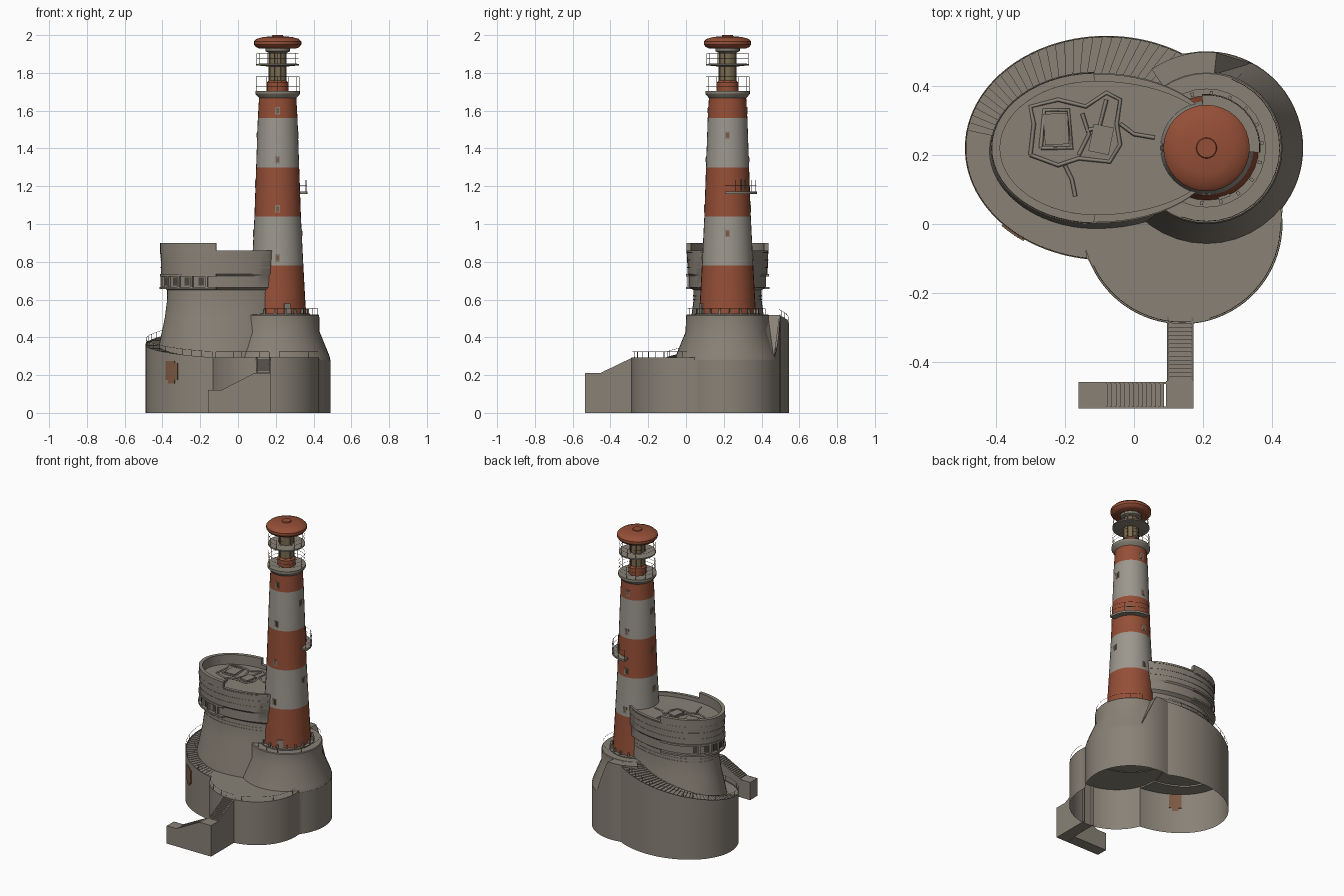
import bpy, bmesh, math
from mathutils import Matrix

if "Cube" in bpy.data.objects:
    bpy.data.objects.remove(bpy.data.objects["Cube"])
R = math.radians

def mat(name, c):
    m = bpy.data.materials.new(name)
    m.diffuse_color = (*c, 1)
    m.use_nodes = True
    m.node_tree.nodes["Principled BSDF"].inputs["Base Color"].default_value = m.diffuse_color
    return m

STONE = mat("stone", (.25, .222, .182))
WHITE = mat("pale_band", (.33, .31, .27))
RED = mat("red_band", (.30, .078, .038))
DARK = mat("dark_opening", (.07, .06, .05))
RUST = mat("rust", (.20, .10, .055))
TAN = mat("lantern_tan", (.20, .155, .085))
METAL = mat("rail_brown", (.17, .115, .065))

def make(name, verts, faces, mats, idx=None):
    me = bpy.data.meshes.new(name)
    me.from_pydata(verts, [], faces)
    for m in mats:
        me.materials.append(m)
    if idx:
        for p, i in zip(me.polygons, idx):
            p.material_index = i
    bm = bmesh.new()
    bm.from_mesh(me)
    bmesh.ops.recalc_face_normals(bm, faces=bm.faces)
    bm.to_mesh(me)
    bm.free()
    ob = bpy.data.objects.new(name, me)
    bpy.context.collection.objects.link(ob)
    return ob

def ept(e, deg, off=0):
    c, s = math.cos(R(deg)), math.sin(R(deg))
    if len(e) > 4 and c > 0:  # keep footprint: blunt end running into the tower
        return (e[0] + .30 * min(1, 1.2 * c), e[1] + (e[3] + off) * s)
    return (e[0] + (e[2] + off) * c, e[1] + (e[3] + off) * s)

def lathe(name, e, prof, mats, idx=None, n=40, bottom=False, top=True):
    v = [(*ept(e, 360 * i / n, o), z) for o, z in prof for i in range(n)]
    f, mi = [], []
    for k in range(len(prof) - 1):
        for i in range(n):
            j = (i + 1) % n
            f.append((k*n + i, k*n + j, k*n + n + j, k*n + n + i))
            mi.append(idx[k] if idx else 0)
    if top:
        f.append([(len(prof) - 1) * n + i for i in range(n)]); mi.append(mi[-1])
    if bottom:
        f.append(list(range(n))); mi.append(mi[0])
    return make(name, v, f, mats, mi)

def arc_data(ei, eo, d0, d1, z0, z1, n):
    v, f = [], []
    for i in range(n + 1):
        d = d0 + (d1 - d0) * i / n
        p, q = ept(ei, d), ept(eo, d)
        v += [(*p, z0), (*q, z0), (*q, z1), (*p, z1)]
    for i in range(n):
        for k in range(4):
            f.append((i*4 + k, i*4 + (k+1) % 4, i*4 + 4 + (k+1) % 4, i*4 + 4 + k))
    return v, f + [(0, 1, 2, 3), tuple(n*4 + k for k in range(4))]

def arc(name, ei, eo, d0, d1, z0, z1, m, n=24):
    return make(name, *arc_data(ei, eo, d0, d1, z0, z1, n), [m])

def box(name, c, s, m, rot=0):
    bm = bmesh.new()
    bmesh.ops.create_cube(bm, size=1, matrix=Matrix.Translation(c) @ Matrix.Rotation(rot, 4, 'Z') @ Matrix.Diagonal((*s, 1)))
    me = bpy.data.meshes.new(name)
    bm.to_mesh(me)
    bm.free()
    me.materials.append(m)
    bpy.context.collection.objects.link(bpy.data.objects.new(name, me))

def wires(name, lines, m, r=.001):
    cu = bpy.data.curves.new(name, 'CURVE')
    cu.dimensions, cu.bevel_depth, cu.bevel_resolution = '3D', r, 0
    for pts in lines:
        sp = cu.splines.new('POLY')
        sp.points.add(len(pts) - 1)
        for p, q in zip(sp.points, pts):
            p.co = (*q, 1)
    cu.materials.append(m)
    bpy.context.collection.objects.link(bpy.data.objects.new(name, cu))

def railing(name, pts, h, step=2, levels=(1,)):
    up = lambda p, k: (p[0], p[1], p[2] + h * k)
    wires(name, [[up(p, k) for p in pts] for k in levels] + [[p, up(p, 1)] for p in pts[::step]], METAL)

def grow(e, o):
    return (e[0], e[1], e[2] + o, e[3] + o, *e[4:])

A = (-.08, .22, .41, .325)     # stair drum
B = (.21, .22, .28, .28)       # tower drum
C = (.14, 0, .29, .29)         # front terrace
K = (-.11, .22, .30, .215, 1)  # keep
T = (.21, .22, 0, 0)           # tower axis
S0, S1 = 262, 56

def stair_z(deg):
    t = min(1, max(0, (S0 - deg) / (S0 - S1)))
    return .295 + .225 * t ** 1.3

# base wall: outer outline of the three overlapping drums, open underneath
O = (.05, .15)
def exit_dist(e, th):
    dx, dy = math.cos(th) / e[2], math.sin(th) / e[3]
    px, py = (O[0] - e[0]) / e[2], (O[1] - e[1]) / e[3]
    a, b, c = dx*dx + dy*dy, px*dx + py*dy, px*px + py*py - 1
    return (-b + math.sqrt(b*b - a*c)) / a

N = 120
v = []
for i in range(N):
    th = 2 * math.pi * i / N
    d, k = max((exit_dist(e, th), k) for k, e in enumerate((A, B, C)))
    x, y = O[0] + d * math.cos(th), O[1] + d * math.sin(th)
    h = .29
    if k == 0:
        h = stair_z(math.degrees(math.atan2((y - A[1]) / A[3], (x - A[0]) / A[2])) % 360)
    elif k == 1:  # wall drops from the stair head down to the drum shoulder
        a = math.degrees(math.atan2(y - B[1], x - B[0]))
        h = .28 + .24 * min(1, max(0, (a - 62) / 22))
    v += [(x, y, 0), (x, y, .28), (x, y, h)]
f = []
for i in range(N):
    j = (i + 1) % N
    f += [(i*3, j*3, j*3 + 1, i*3 + 1), (i*3 + 1, j*3 + 1, j*3 + 2, i*3 + 2)]
f.append([i*3 + 1 for i in range(N)])
make("base_wall", v, f, [STONE])
lathe("terrace_deck", C, [(-.001, .275), (-.001, .292)], [STONE], n=64)
lathe("tower_drum", B, [(0, .275), (-.005, .30), (-.058, .43), (-.06, .515), (-.064, .52)], [STONE], n=40)
arc("stair_head_landing", grow(B, -.07), grow(B, -.002), 84, 125, .28, .518, STONE, 10)
# sloped flank closing the landing against the drum
ramp = [(*ept(B, d, o), z) for d, o, z in ((84, -.065, .518), (84, -.002, .518), (62, -.002, .285), (66, -.058, .44))]
make("landing_flank", ramp, [(0, 1, 2), (0, 2, 3)], [STONE])

# winding stairs around the keep
inner, M = (-.11, .22, .29, .205), 52
v, f = [], []
for i in range(M):
    d0, d1 = S0 + (S1 - S0) * i / M, S0 + (S1 - S0) * (i + 1) / M
    tv, tf = arc_data(inner, grow(A, -.004), d0, d1, .27, stair_z(d0) - .004, 1)
    f += [tuple(len(v) + k for k in q) for q in tf]
    v += tv
make("winding_stairs", v, f, [STONE])
railing("stair_railing", [(*ept(A, d, -.003), stair_z(d)) for d in range(S0, S1, -4)], .03)
railing("terrace_railing", [(*ept(C, d, -.006), .29) for d in range(205, 276, 5)], .033)
railing("terrace_railing_right", [(*ept(C, d, -.006), .29) for d in range(286, 365, 5)], .033)
railing("drum_railing", [(*ept(B, d, -.068), .52) for d in range(-110, 76, 10)], .033)

# keep
lathe("keep", K, [(.020, .28), (.010, .35), (-.022, .50), (-.035, .60), (-.035, .65), (-.012, .665),
                  (-.012, .725), (-.003, .735), (0, .86), (-.022, .86), (-.022, .835)], [STONE], n=60)
arc("keep_raised_parapet", grow(K, -.022), grow(K, .002), 91, 269, .84, .90, STONE, 28)
arc("window_sill", grow(K, -.03), grow(K, .006), 91, 269, .655, .667, STONE, 28)
arc("window_lintel", grow(K, -.03), grow(K, .004), 91, 269, .722, .735, STONE, 28)
for z, o in ((.60, -.036), (.62, -.036), (.77, -.003), (.81, -.002), (.85, 0)):
    arc("keep_band", grow(K, o - .004), grow(K, o + .003), 40, 320, z - .003, z + .003, STONE, 44)
for i in range(8):
    d = 253 - i * 16.6
    x, y = ept(K, d, -.012)
    a = math.atan2(math.sin(R(d)) / K[3], math.cos(R(d)) / K[2])
    box("keep_window", (x, y, .695), (.006, .028, .042), DARK, a)
    x, y = ept(K, d + 6, -.008)
    box("window_pier", (x, y, .695), (.016, .014, .056), STONE, a)

# ruined wall remains on the keep roof
loop = [(-.30, .20), (-.29, .29), (-.30, .34), (-.22, .36), (-.14, .34), (-.08, .38), (-.04, .36),
        (-.05, .29), (-.04, .23), (-.07, .18), (-.16, .19), (-.22, .17), (-.30, .20)]
ridge = lambda pts: [(x, y, .838) for x, y in pts]
wires("roof_ruins", [ridge(loop), ridge([(-.27, .22), (-.26, .33), (-.19, .33), (-.18, .22), (-.27, .22)]),
      ridge([(-.15, .32), (-.13, .26), (-.16, .20)]), ridge([(-.08, .36), (-.10, .28), (-.14, .27)]),
      ridge([(-.04, .29), (0, .26), (.06, .25)]), ridge([(-.20, .17), (-.18, .13), (-.17, .08)])], STONE, .006)
box("roof_slab", (-.225, .275, .838), (.07, .09, .012), STONE, .05)
box("roof_slab_small", (-.095, .245, .838), (.06, .08, .014), STONE, -.2)

# tower shaft with painted bands
prof = [(.152, .515), (.147, .58), (.136, .78), (.123, 1.04), (.114, 1.30), (.105, 1.56), (.098, 1.68)]
lathe("tower_shaft", T, prof, [RED, WHITE], [0, 0, 1, 0, 1, 0], n=32)

def tower_r(z):
    for (r0, z0), (r1, z1) in zip(prof, prof[1:]):
        if z <= z1:
            return r0 + (r1 - r0) * (z - z0) / (z1 - z0)
    return prof[-1][0]

def plate(name, deg, z, w, h, m, depth=.009):
    x, y = ept(T, deg, tower_r(z) - .001)
    box(name, (x, y, z), (depth, w, h), m, R(deg))

for deg, zs in ((-90, (.82, 1.08, 1.34, 1.60)), (0, (.95, 1.47)), (90, (.82, 1.08, 1.34, 1.60)), (180, (.95, 1.21, 1.47))):
    for z in zs:
        plate("window_frame", deg, z, .026, .040, STONE, .006)
        plate("window_pane", deg, z, .014, .026, RUST, .009)
plate("tower_door", -70, .55, .035, .06, STONE, .012)
lathe("tower_foot_ring", T, [(.14, .52), (.172, .52), (.172, .526), (.14, .526)], [STONE], n=32, top=False)
for i in range(18):
    box("foot_post", (*ept(T, i * 20 + 5, .160), .535), (.012, .009, .03), STONE, R(i * 20 + 5))

# side balcony
ring = lambda r: (T[0], T[1], r, r)
arc("side_balcony", ring(.11), ring(.157), -5, 95, 1.16, 1.173, STONE, 14)
railing("balcony_railing", [(*ept(T, d, .154), 1.173) for d in range(-5, 96, 10)], .06, 2, (.5, 1))
plate("balcony_door", 45, 1.205, .035, .06, RUST)

# lantern
lathe("main_gallery", T, [(.097, 1.665), (.115, 1.685), (.118, 1.69), (.118, 1.705)], [STONE], n=32, bottom=True)
lathe("lantern_foot", T, [(.056, 1.70), (.056, 1.75), (.046, 1.76)], [RED], n=20)
lathe("lantern_core", T, [(.046, 1.75), (.046, 1.95)], [TAN], n=16)
lathe("middle_gallery", T, [(.05, 1.834), (.114, 1.840), (.114, 1.848), (.05, 1.85)], [STONE], n=32, bottom=True)
lathe("upper_collar", T, [(.045, 1.905), (.065, 1.915), (.065, 1.94)], [STONE], n=24, bottom=True)
for i in range(8):
    d = i * 45 + 22.5
    box("lantern_mullion", (*ept(T, d, .047), 1.85), (.007, .006, .19), METAL, R(d))
lathe("lantern_cap", T, [(.10, 1.930), (.115, 1.937), (.125, 1.95), (.125, 1.967), (.112, 1.980), (.075, 1.990),
                         (.03, 1.994), (.028, 2.0)], [RED], n=32, bottom=True)
circle = lambda r, z: [(*ept(T, d, r), z) for d in range(0, 361, 15)]
railing("main_gallery_railing", circle(.114, 1.705), .075, 2, (.33, .66, 1))
railing("middle_gallery_railing", circle(.110, 1.848), .055, 2, (.5, 1))

# entrance stairs: solid steps between sloped side walls
def side_wall(name, pts, axis, a, b):
    p3 = lambda s, z, q: (s, q, z) if axis == 'x' else (q, s, z)
    n = len(pts)
    v = [p3(s, z, q) for q in (a, b) for s, z in pts]
    f = [tuple(range(n)), tuple(range(n, 2*n))] + [(i, (i+1) % n, n + (i+1) % n, n + i) for i in range(n)]
    make(name, v, f, [STONE])

low = [(-.16, 0), (-.16, .12), (-.09, .12), (.085, .21), (.095, .21), (.095, 0)]
high = [(-.27, 0), (-.27, .295), (-.29, .29), (-.455, .21), (-.455, 0)]
for a in (-.534, -.464):
    side_wall("lower_stair_side", low, 'x', a, a + .006)
for a in (.096, .166):
    side_wall("upper_stair_side", high, 'y', a, a + .006)
box("lower_landing", (-.125, -.496, .06), (.07, .072, .119), STONE)
box("corner_landing", (.132, -.4945, .105), (.08, .079, .21), STONE)
for i in range(14):
    h = .12 + .085 * i / 13
    box("lower_step", (-.084 + .0127 * i, -.496, h / 2), (.0127, .068, h), STONE)
    h = .212 + .073 * i / 13
    box("upper_step", (.134, -.449 + .012 * i, h / 2), (.068, .012, h), STONE)

# rusty broken patch in the drum wall
for dx, z, w, h in ((-.012, .225, .03, .10), (.012, .215, .04, .12), (.036, .22, .03, .09)):
    d = 227 + dx * 150
    a = math.atan2(math.sin(R(d)) / A[3], math.cos(R(d)) / A[2])
    box("rusty_patch", (*ept(A, d, .001), z), (.008, w, h), RUST, a)

# soft shading with crisp edges
for ob in bpy.data.objects:
    ob.select_set(ob.type == 'MESH')
    if ob.type == 'MESH':
        bpy.context.view_layer.objects.active = ob
bpy.ops.object.shade_smooth_by_angle(angle=R(30))
